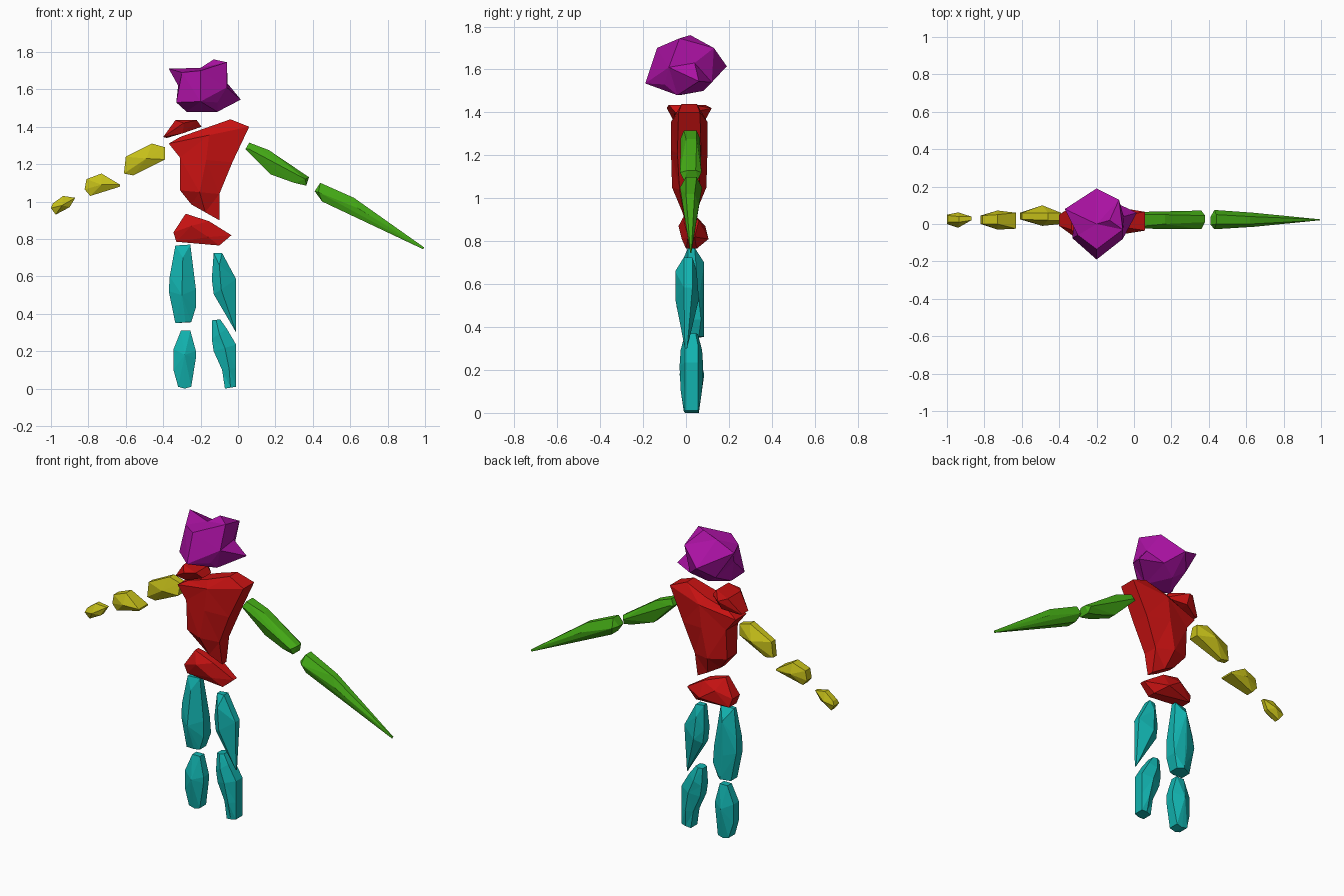
import bpy, bmesh
from mathutils import Vector

COLOURS = {"red": (.58, .006, .006, 1), "green": (.06, .42, .008, 1), "yellow": (.56, .52, .01, 1),
           "teal": (.006, .45, .43, 1), "purple": (.41, .006, .37, 1)}
MATS = {}
for n, c in COLOURS.items():
    MATS[n] = bpy.data.materials.new(n)
    MATS[n].diffuse_color = c


def finish(bm, name, colour):
    bmesh.ops.dissolve_limit(bm, angle_limit=.02, verts=bm.verts, edges=bm.edges)
    bmesh.ops.recalc_face_normals(bm, faces=bm.faces)
    me = bpy.data.meshes.new(name)
    bm.to_mesh(me)
    bm.free()
    me.materials.append(MATS[colour])
    bpy.context.collection.objects.link(bpy.data.objects.new(name, me))


def chunk(name, colour, pts):
    """Convex faceted block from side points (x, z, y front, y back)."""
    bm = bmesh.new()
    for p in sorted({(x, y, z) for x, z, a, b in pts for y in (a, b)}):
        bm.verts.new(p)
    bmesh.ops.convex_hull(bm, input=bm.verts)
    bmesh.ops.delete(bm, geom=[v for v in bm.verts if not v.link_faces], context='VERTS')
    finish(bm, name, colour)


def spiky(name, colour, centre, pts):
    """Star-shaped block: connect points by direction from the centre."""
    bm = bmesh.new()
    c = Vector(centre)
    vs = [bm.verts.new((Vector(p) - c).normalized()) for p in pts]
    bmesh.ops.convex_hull(bm, input=vs)
    for v, p in zip(vs, pts):
        v.co = p
    finish(bm, name, colour)


def loft(name, colour, yc, rows):
    """Six-sided sections (left x, z, right x, z, edge depth, middle depth)."""
    bm = bmesh.new()
    rings = []
    for xl, zl, xr, zr, e, m in rows:
        xm, zm = (xl + xr) / 2, (zl + zr) / 2
        rings.append([bm.verts.new(p) for p in (
            (xl, yc - e, zl), (xm, yc - m, zm), (xr, yc - e, zr),
            (xr, yc + e, zr), (xm, yc + m, zm), (xl, yc + e, zl))])
    for a, b in zip(rings, rings[1:]):
        for i in range(6):
            j = (i + 1) % 6
            bm.faces.new((a[i], a[j], b[j], b[i]))
    bm.faces.new(rings[0])
    bm.faces.new(rings[-1][::-1])
    bmesh.ops.triangulate(bm, faces=bm.faces)
    finish(bm, name, colour)


# Head
spiky("head", "purple", (-.19, 0, 1.61), [
    (-.2, -.19, 1.535), (-.2, .19, 1.615), (-.37, .08, 1.71), (-.13, .02, 1.76), (-.06, -.03, 1.745),
    (-.2, -.135, 1.70), (-.08, .13, 1.70), (.015, .06, 1.545), (-.06, -.08, 1.61), (-.055, .04, 1.63),
    (-.11, -.04, 1.48), (-.275, -.03, 1.48), (-.2, .08, 1.50), (-.33, -.075, 1.53), (-.32, .01, 1.62),
    (-.30, -.06, 1.69), (-.2, 0, 1.715), (-.11, -.10, 1.53), (-.27, .11, 1.55), (-.11, .12, 1.54)])

# Torso, collar and hips
loft("torso", "red", .015, [
    (-.31, 1.345, -.04, 1.44, .035, .05), (-.37, 1.31, .06, 1.40, .05, .085),
    (-.31, 1.235, -.03, 1.21, .055, .085), (-.31, 1.06, -.10, 1.04, .045, .08),
    (-.25, .985, -.10, .90, .02, .035)])
chunk("collar", "red", [
    (-.40, 1.345, -.01, .05), (-.335, 1.435, -.03, .09), (-.22, 1.435, -.08, .03),
    (-.195, 1.40, -.05, .03), (-.295, 1.365, -.06, .09), (-.38, 1.34, 0, .05),
    (-.29, 1.42, -.09, .12)])
chunk("hips", "red", [
    (-.28, .935, 0, .03), (-.155, .895, -.01, .06), (-.035, .82, .01, .04), (-.10, .765, .0, .05),
    (-.33, .785, .0, .07), (-.345, .835, -.01, .06), (-.25, .87, -.035, .09), (-.16, .81, -.02, .105)])

# Long arm
chunk("long_upper_arm", "green", [
    (.04, 1.28, -.02, .06), (.06, 1.315, -.01, .05), (.165, 1.275, .0, .05), (.38, 1.13, .01, .045),
    (.365, 1.085, -.01, .055), (.30, 1.10, -.01, .05), (.175, 1.145, .0, .05),
    (.06, 1.28, -.025, .065), (.36, 1.12, -.028, .072)])
chunk("long_forearm", "green", [
    (.41, 1.055, -.005, .04), (.44, 1.10, .0, .05), (.62, 1.02, .0, .04), (.995, .755, .02, .025),
    (.99, .745, .02, .025), (.62, .927, .0, .045), (.45, 1.0, -.01, .05), (.43, 1.05, -.028, .075),
    (.64, .965, -.015, .06)])

# Short arm
chunk("short_upper_arm", "yellow", [
    (-.39, 1.29, .02, .06), (-.46, 1.31, .02, .06), (-.60, 1.24, .025, .06), (-.61, 1.15, .025, .06),
    (-.56, 1.14, .03, .06), (-.39, 1.225, .0, .06), (-.49, 1.23, -.01, .10)])
chunk("short_forearm", "yellow", [
    (-.81, 1.12, .0, .045), (-.73, 1.15, .0, .05), (-.63, 1.09, -.025, .06), (-.63, 1.08, -.02, .06),
    (-.79, 1.03, .0, .04), (-.82, 1.065, .0, .045), (-.73, 1.09, -.03, .072)])
chunk("short_hand", "yellow", [
    (-1.0, .965, .0, .05), (-.99, .99, .01, .045), (-.935, 1.03, .01, .04), (-.87, 1.02, .02, .04),
    (-.90, .97, .01, .035), (-.975, .93, .01, .04), (-.94, .98, -.02, .062)])

# Legs
chunk("left_thigh", "teal", [
    (-.335, .765, .01, .03), (-.255, .77, .01, .04), (-.225, .53, .0, .06), (-.225, .435, .0, .07),
    (-.25, .355, .0, .06), (-.335, .35, .0, .06), (-.37, .52, .0, .06), (-.365, .60, .0, .05),
    (-.295, .70, -.02, .085), (-.30, .50, -.045, .085), (-.28, .355, -.01, .085)])
chunk("right_thigh", "teal", [
    (-.13, .725, -.01, .02), (-.085, .725, -.01, .03), (-.01, .585, -.01, .03), (-.01, .30, -.005, .005),
    (-.13, .505, -.02, .03), (-.14, .585, -.02, .03), (-.10, .66, -.05, .05), (-.09, .53, -.05, .06)])
chunk("left_shin", "teal", [
    (-.305, .31, .01, .05), (-.255, .31, .01, .05), (-.225, .20, .0, .05), (-.225, .165, .0, .05),
    (-.25, .01, .0, .06), (-.32, .01, .0, .06), (-.345, .10, .0, .05), (-.345, .21, .0, .05),
    (-.285, .18, -.03, .085), (-.285, 0, .0, .06)])
loft("right_shin", "teal", .025, [
    (-.14, .365, -.095, .37, .02, .03), (-.14, .265, -.06, .32, .03, .05),
    (-.13, .20, -.01, .235, .03, .055), (-.085, .10, -.01, .11, .03, .05),
    (-.07, 0, -.01, .01, .03, .035)])
